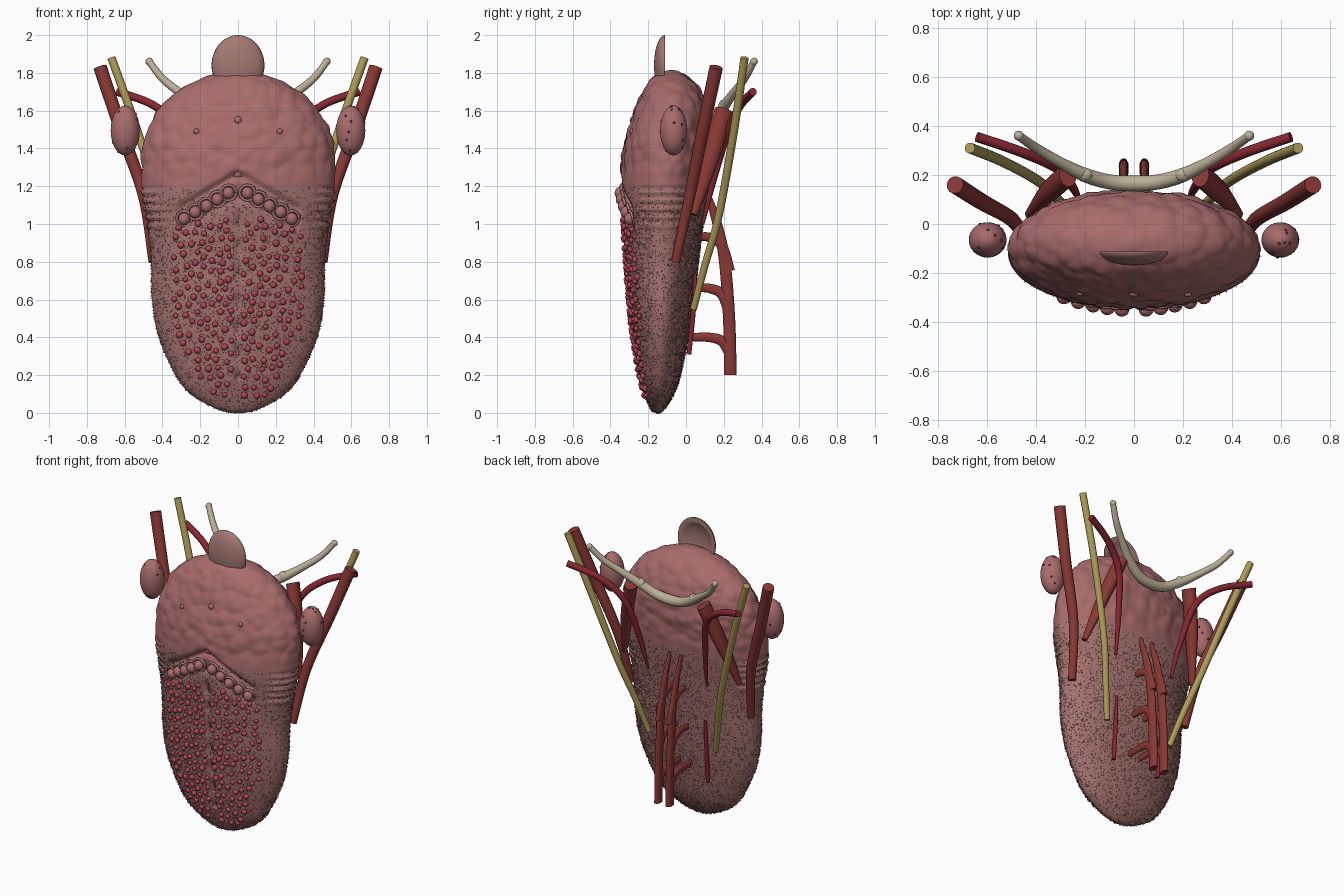
import bpy, bmesh, math, random
from mathutils import Vector, Matrix, noise
from mathutils.bvhtree import BVHTree

if "Cube" in bpy.data.objects:
    bpy.data.objects.remove(bpy.data.objects["Cube"])
random.seed(4)

def mat(name, r, g, b):
    m = bpy.data.materials.new(name)
    m.diffuse_color = (r, g, b, 1)
    m.use_nodes = True
    m.node_tree.nodes["Principled BSDF"].inputs["Base Color"].default_value = m.diffuse_color
    return m

PINK = mat("root_pink", .40, .15, .15)
PALE = mat("blade_pink", .38, .175, .165)
DARK = mat("filiform_pink", .30, .13, .12)
RED = mat("papilla_red", .45, .06, .09)
MUSCLE = mat("muscle_red", .25, .04, .035)
ARTERY = mat("artery_red", .24, .02, .03)
NERVE = mat("nerve_yellow", .42, .33, .10)
BONE = mat("bone_cream", .50, .43, .31)
LEAF = mat("epiglottis_tan", .37, .19, .17)
PIT = mat("pit_dark", .13, .03, .03)

def finish(name, bm, *mats):
    me = bpy.data.meshes.new(name)
    bm.to_mesh(me)
    bm.free()
    for m in mats:
        me.materials.append(m)
    for p in me.polygons:
        p.use_smooth = True
    ob = bpy.data.objects.new(name, me)
    bpy.context.collection.objects.link(ob)
    return ob

def spline(pts, n):
    """Catmull-Rom samples between pts[1] and pts[-2]."""
    out = []
    for i in range(1, len(pts) - 2):
        a, b, c, d = pts[i - 1:i + 3]
        for k in range(n):
            t = k / n
            out.append([.5 * (2 * q + (r - p) * t + (2 * p - 5 * q + 4 * r - s) * t * t
                        + (3 * q - p - 3 * r + s) * t ** 3) for p, q, r, s in zip(a, b, c, d)])
    return out + [list(pts[-2])]

def tube(bm, pts, fx=1.0, n=8, seg=14):
    """Sweep a round section along (x, y, z, radius) points; fx flattens it in x."""
    path = spline([pts[0]] + pts + [pts[-1]], n)
    rings = []
    for i, p in enumerate(path):
        t = (Vector(path[min(i + 1, len(path) - 1)][:3]) - Vector(path[max(i - 1, 0)][:3])).normalized()
        u = t.cross(Vector((.6, .8, 0) if abs(t.y) > .9 else (0, 1, 0))).normalized()
        v = t.cross(u)
        ring = []
        for k in range(seg):
            a = 2 * math.pi * k / seg
            o = (u * math.cos(a) + v * math.sin(a)) * p[3]
            o.x *= fx
            ring.append(bm.verts.new(Vector(p[:3]) + o))
        if rings:                                            # line the ring up with the last one
            j = min(range(seg), key=lambda j: (ring[j].co - rings[-1][0].co).length)
            ring = ring[j:] + ring[:j]
        rings.append(ring)
    for r, s in zip(rings, rings[1:]):
        for k in range(seg):
            bm.faces.new((r[k], r[(k + 1) % seg], s[(k + 1) % seg], s[k]))
    bm.faces.new(rings[0][::-1])
    bm.faces.new(rings[-1])

def paired(name, paths, m, fx=1.0):
    for side, tag in ((1, "right"), (-1, "left")):
        bm = bmesh.new()
        for path in paths:
            tube(bm, [(side * x, y, z, r) for x, y, z, r in path], fx)
        bmesh.ops.recalc_face_normals(bm, faces=bm.faces)
        ob = finish(name + "_" + tag, bm, m)
        bpy.context.view_layer.objects.active = ob
        ob.select_set(True)
        bpy.ops.object.shade_smooth_by_angle(angle=math.radians(50))
        ob.select_set(False)

def ball(bm, loc, sx, sy, sz, sub=2):
    bmesh.ops.create_icosphere(bm, subdivisions=sub, radius=1,
                               matrix=Matrix.Translation(loc) @ Matrix.Diagonal((sx, sy, sz, 1)))

# Tongue body: sections of (z, half width, front y, back y)
prof = [(0, 0, -.15, -.15), (.02, .11, -.185, -.115), (.1, .25, -.22, -.065), (.2, .33, -.248, -.03),
        (.4, .42, -.28, .01), (.6, .455, -.303, .04), (.8, .46, -.318, .065), (1, .48, -.333, .09),
        (1.2, .512, -.348, .12), (1.4, .51, -.335, .14), (1.55, .46, -.295, .135),
        (1.68, .355, -.245, .1), (1.76, .225, -.195, .04), (1.8, .1, -.14, -.02), (1.815, 0, -.08, -.08)]
flip = lambda p: (p[0], -p[1], p[3], p[2])
rows = spline([flip(prof[1])] + prof + [flip(prof[-2])], 15)
N = 180

def relief(x, y, z, a):
    gauss = lambda d, w: math.exp(-(d / w) ** 2)
    h = 0
    up = min(max((z - 1.2) / .1, 0), 1)
    if up:                                                   # lumpy lingual tonsil
        h += up * (.008 - .022 * noise.voronoi(Vector((x, y, z)) * 13)[0][0])
    if math.sin(a) < 0:
        if abs(x) < .33:                                     # V-shaped furrow
            h -= .03 * gauss(z - (1.265 - .58 * abs(x)), .018)
            h -= .015 * gauss(z - (1.185 - .58 * abs(x)), .045)
        if .18 < z < 1.15:                                   # midline furrow
            h -= .03 * gauss(x, .013) * (.6 + .4 * math.sin(z * 45))
    if abs(math.cos(a)) > .75 and .98 < z < 1.2:             # side folds
        h += .009 * math.sin((z - .98) / .22 * 10 * math.pi) * min(1, (abs(math.cos(a)) - .75) * 8)
    return h

bm = bmesh.new()
rings = []
for z, w, f, b in rows[1:-1]:
    ring = []
    for k in range(N):
        a = 2 * math.pi * k / N
        x, y = w * math.cos(a), (f + b) / 2 + (b - f) / 2 * math.sin(a)
        h = relief(x, y, z, a)
        ring.append(bm.verts.new((x + h * math.cos(a), y + h * math.sin(a), z)))
    rings.append(ring)
for r, s in zip(rings, rings[1:]):
    for k in range(N):
        bm.faces.new((r[k], r[(k + 1) % N], s[(k + 1) % N], s[k]))
for ring, end in ((rings[0][::-1], rows[0]), (rings[-1], rows[-1])):
    tip = bm.verts.new((0, end[2], end[0]))
    for k in range(N):
        bm.faces.new((ring[k], ring[(k + 1) % N], tip))
bm.normal_update()
for fc in bm.faces:
    fc.material_index = int(fc.calc_center_median().z < 1.2)
tree = BVHTree.FromBMesh(bm)
spots = [(fc.calc_center_median(), fc.normal.copy(), fc.calc_area()) for fc in bm.faces
         if fc.calc_center_median().z < 1.2]
finish("tongue_body", bm, PINK, PALE)
on_front = lambda x, z: tree.ray_cast(Vector((x, -2, z)), Vector((0, 1, 0)))[:2]

# Filiform papillae: tiny cones all over the blade
bm = bmesh.new()
for c, n, _ in random.choices(spots, [s[2] for s in spots], k=13000):
    if c.z > 1.0 and random.random() < (c.z - 1.0) * 4:
        continue
    u = n.orthogonal().normalized()
    v = n.cross(u)
    c = c + u * random.uniform(-.006, .006) + v * random.uniform(-.006, .006)
    r = random.uniform(.003, .005)
    base = [bm.verts.new(c + d * r - n * .002) for d in (u, v, -u, -v)]
    tip = bm.verts.new(c + n * .007)
    for k in range(4):
        bm.faces.new((base[k], base[(k + 1) % 4], tip))
finish("filiform_papillae", bm, DARK)

# Fungiform papillae: red beads on the front
bm = bmesh.new()
beads = []
for _ in range(5000):
    x, z = random.uniform(-.34, .34), random.uniform(.09, 1.03)
    half = .34 * min(1, math.sqrt(z / .5))
    if abs(x) > half or abs(x) < .03 or z > 1.06 - .25 * abs(x):
        continue
    if all((x - p) ** 2 + (z - q) ** 2 > .042 ** 2 for p, q in beads) and len(beads) < 215:
        beads.append((x, z))
        loc, n = on_front(x, z)
        r = random.uniform(.014, .019)
        ball(bm, loc + n * .002, r, r, r)
finish("fungiform_papillae", bm, RED)

# Vallate papillae: domes with a ring, in a V
domes, walls = bmesh.new(), bmesh.new()
for s in (1, -1):
    for i in range(5):
        x = s * (.05 + .058 * i)
        loc, n = on_front(x, 1.195 - .58 * abs(x))
        ball(domes, loc + n * .016, .031, .03, .033, 3)
        q = n.to_track_quat('Z', 'Y')
        tube(walls, [tuple(loc + q @ Vector((.041 * math.cos(a), .041 * math.sin(a), .006))) + (.008,)
                     for a in (k * math.pi / 4 for k in range(9))], n=4, seg=8)
loc, n = on_front(0, 1.27)
ball(domes, loc, .028, .012, .028)
for x, z, r in ((0, 1.55, .02), (.22, 1.49, .016), (-.22, 1.49, .016)):
    ball(domes, on_front(x, z)[0], r, r * .7, r)
bmesh.ops.recalc_face_normals(walls, faces=walls.faces)
finish("vallate_papillae", domes, PINK)
finish("vallate_walls", walls, PALE)

# Epiglottis: leaf with a hollow back
bm = bmesh.new()
bmesh.ops.create_uvsphere(bm, u_segments=48, v_segments=32, radius=1)
for v in bm.verts:
    r2 = v.co.x ** 2 + v.co.z ** 2
    y = v.co.y if v.co.y < 0 else -.55 * max(0, 1 - r2 / .6) ** .7
    v.co = (v.co.x * .14, -.112 + y * .057, 1.84 + v.co.z * .16)
finish("epiglottis", bm, LEAF)

# Palatine tonsils with pits
for s, tag in ((1, "right"), (-1, "left")):
    c, size = Vector((s * .597, -.065, 1.495)), Vector((.077, .072, .132))
    bm, pits = bmesh.new(), bmesh.new()
    ball(bm, c, *size, 4)
    for _ in range(16):
        d = Vector([random.gauss(0, 1) for _ in range(3)]).normalized()
        ball(pits, c + d * size * .97, .007, .007, .007)
    finish("tonsil_" + tag, bm, PINK)
    finish("tonsil_pits_" + tag, pits, PIT)

# Muscles, vessels and nerves
paired("styloglossus", [[(.73, .16, 1.83, .036), (.62, .09, 1.5, .034), (.5, .02, 1.15, .03),
                         (.45, -.055, .8, .024)]], MUSCLE)
paired("hyoglossus", [[(.27, .2, 1.6, .05), (.35, .13, 1.35, .047), (.43, .04, 1.05, .02)]], MUSCLE, .75)
trunk = [(.042, .235, .2, .034), (.042, .228, .5, .033), (.042, .205, .8, .031), (.042, .165, 1.0, .026),
         (.042, .11, 1.17, .015)]
twigs = [[(.042, .23, b, .03), (.042, .19, b + h * .75, .028), (.042, .12, b + h, .025), (.042, e, b + h, .02)]
         for b, h, e in ((.32, .08, 0), (.53, .13, .03), (.75, .18, .06))]
paired("genioglossus", [trunk] + twigs, MUSCLE, .6)
paired("lingual_nerve", [[(.67, .31, 1.88, .022), (.535, .255, 1.5, .022), (.39, .175, 1.05, .021),
                          (.31, .1, .78, .02), (.25, .04, .55, .018)]], NERVE)
paired("lingual_artery", [[(.64, .355, 1.7, .021), (.45, .29, 1.63, .021), (.31, .225, 1.5, .021),
                           (.25, .15, 1.25, .018), (.22, .09, 1.0, .008)]], ARTERY)
paired("deep_vein", [[(.18, .05, .74, .008), (.18, .04, .55, .013), (.175, .015, .31, .013)]], ARTERY)

# Hyoid bone: arched bar with knobbed ends
half = [(.47, .36, 1.86, .018), (.4, .31, 1.77, .02), (.3, .25, 1.69, .023), (.2, .2, 1.62, .029),
        (.1, .172, 1.565, .031)]
bm = bmesh.new()
tube(bm, half + [(0, .165, 1.55, .033)] + [(-x, y, z, r) for x, y, z, r in half[::-1]])
for s in (1, -1):
    ball(bm, (s * .47, .36, 1.86), .021, .021, .021)
    ball(bm, (s * .2, .2, 1.625), .034, .03, .034)
bmesh.ops.recalc_face_normals(bm, faces=bm.faces)
finish("hyoid_bone", bm, BONE)
